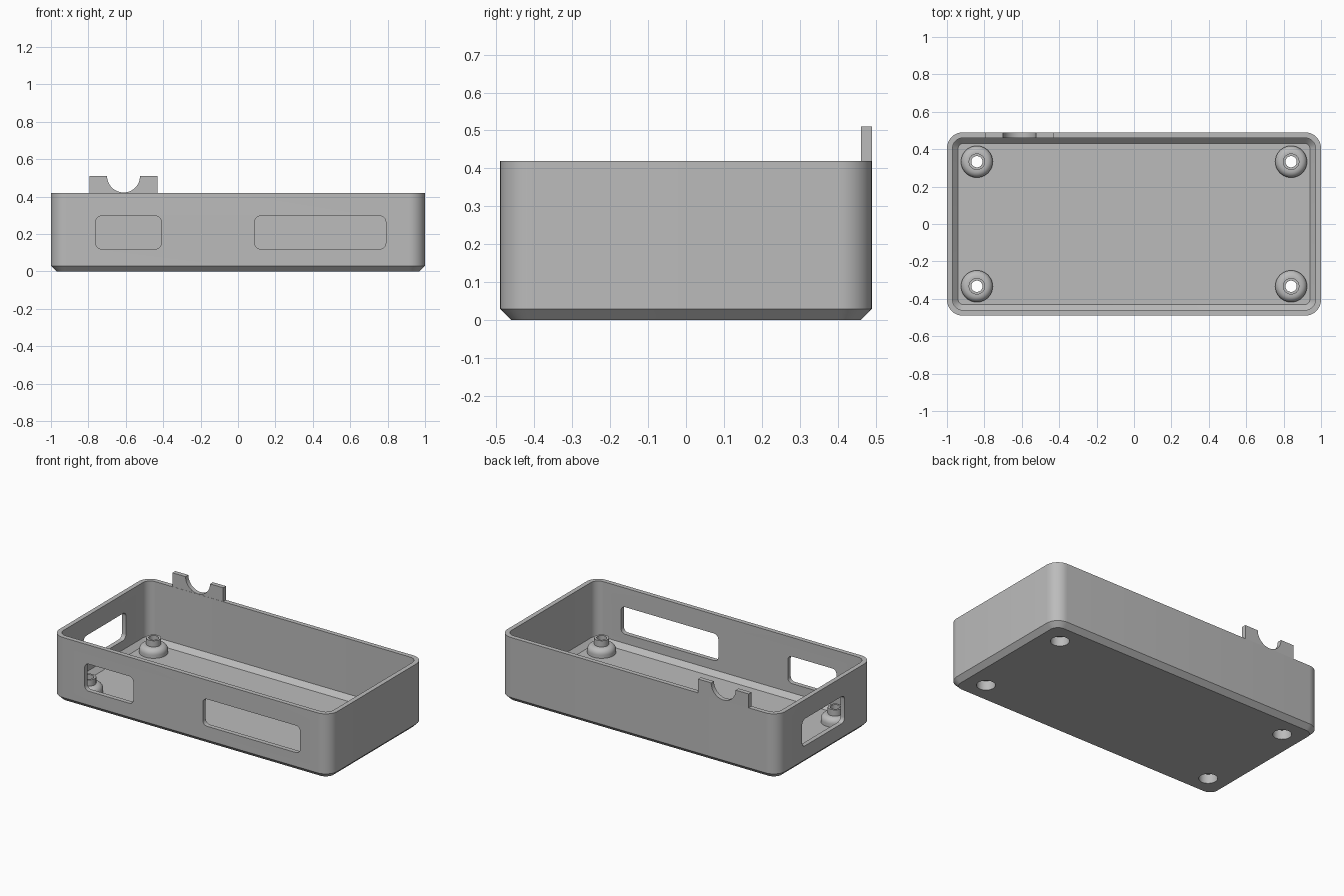
import bpy, bmesh, math
from mathutils import Matrix, Vector

if "Cube" in bpy.data.objects:
    bpy.data.objects.remove(bpy.data.objects["Cube"])

HX, HY, H = 1.0, 0.49, 0.42      # half length, half depth, rim height
WALL, FLOOR, RADIUS = 0.03, 0.03, 0.085
BOSS_X, BOSS_Y = 0.84, 0.333

grey = bpy.data.materials.new("plain grey")
grey.diffuse_color = (0.5, 0.5, 0.5, 1)
grey.use_nodes = True
grey.node_tree.nodes["Principled BSDF"].inputs["Base Color"].default_value = (0.5, 0.5, 0.5, 1)


def make_object(name, bm):
    bmesh.ops.recalc_face_normals(bm, faces=bm.faces)
    mesh = bpy.data.meshes.new(name)
    bm.to_mesh(mesh)
    bm.free()
    mesh.materials.append(grey)
    obj = bpy.data.objects.new(name, mesh)
    bpy.context.collection.objects.link(obj)
    return obj


def activate(obj):
    bpy.ops.object.select_all(action='DESELECT')
    obj.select_set(True)
    bpy.context.view_layer.objects.active = obj


def smooth(obj):
    activate(obj)
    bpy.ops.object.shade_smooth_by_angle(angle=math.radians(30))


def rounded_rect(hx, hy, r, steps=10):
    pts = []
    for k, (sx, sy) in enumerate([(1, 1), (-1, 1), (-1, -1), (1, -1)]):
        for i in range(steps + 1):
            a = math.pi / 2 * (k + i / steps)
            pts.append((sx * (hx - r) + r * math.cos(a), sy * (hy - r) + r * math.sin(a)))
    return pts


def loft(bm, rings):
    """Skin a stack of equal-length rings and cap both ends."""
    loops = [[bm.verts.new(p) for p in ring] for ring in rings]
    n = len(loops[0])
    for a, b in zip(loops, loops[1:]):
        for i in range(n):
            j = (i + 1) % n
            bm.faces.new((a[i], a[j], b[j], b[i]))
    bm.faces.new(loops[0][::-1])
    bm.faces.new(loops[-1])


def cut(target, cutter):
    cutter.hide_render = True
    mod = target.modifiers.new("cut", 'BOOLEAN')
    mod.operation = 'DIFFERENCE'
    mod.solver = 'EXACT'
    mod.object = cutter
    activate(target)
    bpy.ops.object.modifier_apply(modifier=mod.name)
    bpy.data.objects.remove(cutter)


def prism(name, outline, depth, matrix):
    bm = bmesh.new()
    loft(bm, [[matrix @ Vector((u, v, w)) for u, v in outline] for w in (-depth, depth)])
    return make_object(name, bm)


# Tray: chamfered outside, rim, inner wall and sloped floor edge
bm = bmesh.new()
sections = [(WALL, 0), (0, 0.03), (0, H), (WALL, H), (WALL, FLOOR + 0.03), (2 * WALL, FLOOR)]
loft(bm, [[(x, y, z) for x, y in rounded_rect(HX - d, HY - d, RADIUS - d)] for d, z in sections])
tray = make_object("tray", bm)

# Rounded window openings: two in the front wall, one in the end wall
upright = Matrix.Rotation(math.pi / 2, 4, 'X')
sideways = Matrix.Rotation(math.pi / 2, 4, 'Z') @ upright
WINDOW_Z, WINDOW_HALF = 0.208, 0.088
for x, half in ((-0.585, 0.175), (0.44, 0.35)):
    place = Matrix.Translation((x, -HY, WINDOW_Z)) @ upright
    cut(tray, prism("window_cutter", rounded_rect(half, WINDOW_HALF, 0.03, 6), 0.1, place))
place = Matrix.Translation((-HX, 0.017, WINDOW_Z)) @ sideways
cut(tray, prism("window_cutter", rounded_rect(0.218, WINDOW_HALF, 0.03, 6), 0.1, place))

# Screw bosses with a through hole and a wide bore from below
profile = [(0.055, 0.03), (0.085, 0.025), (0.085, 0.05)]
profile += [(0.05 + 0.035 * math.cos(a), 0.05 + 0.035 * math.sin(a))
            for a in (math.pi / 2 * i / 6 for i in range(1, 7))]
profile += [(0.044, 0.085), (0.044, 0.125), (0.03, 0.125), (0.03, 0.06), (0.055, 0.06)]
SEGMENTS = 40
circle = [(math.cos(2 * math.pi * i / SEGMENTS), math.sin(2 * math.pi * i / SEGMENTS))
          for i in range(SEGMENTS)]
for side, sx in (("left", 1), ("right", -1)):
    for end, sy in (("front", -1), ("back", 1)):
        at = Matrix.Translation((sx * BOSS_X, sy * BOSS_Y, 0))
        cut(tray, prism("bore_cutter", [(0.055 * c, 0.055 * s) for c, s in circle], 0.1, at))
        bm = bmesh.new()
        rings = [[bm.verts.new(at @ Vector((r * c, r * s, z))) for r, z in profile]
                 for c, s in circle]
        n = len(profile)
        for k in range(SEGMENTS):
            a, b = rings[k], rings[(k + 1) % SEGMENTS]
            for i in range(n):
                j = (i + 1) % n
                bm.faces.new((a[i], b[i], b[j], a[j]))
        smooth(make_object(f"{end}_{side}_boss", bm))

smooth(tray)

# Raised tab on the back wall with a half-round notch
TAB_X, TAB_HALF, TAB_TOP, NOTCH = -0.612, 0.182, 0.51, 0.088
outline = [(-TAB_HALF, H), (TAB_HALF, H), (TAB_HALF, TAB_TOP)]
outline += [(NOTCH * math.cos(a), TAB_TOP - NOTCH * math.sin(a))
            for a in (math.pi * i / 24 for i in range(25))]
outline += [(-TAB_HALF, TAB_TOP)]
place = Matrix.Translation((TAB_X, HY - 0.0145, 0)) @ upright
smooth(prism("notched_tab", outline, 0.0145, place))
